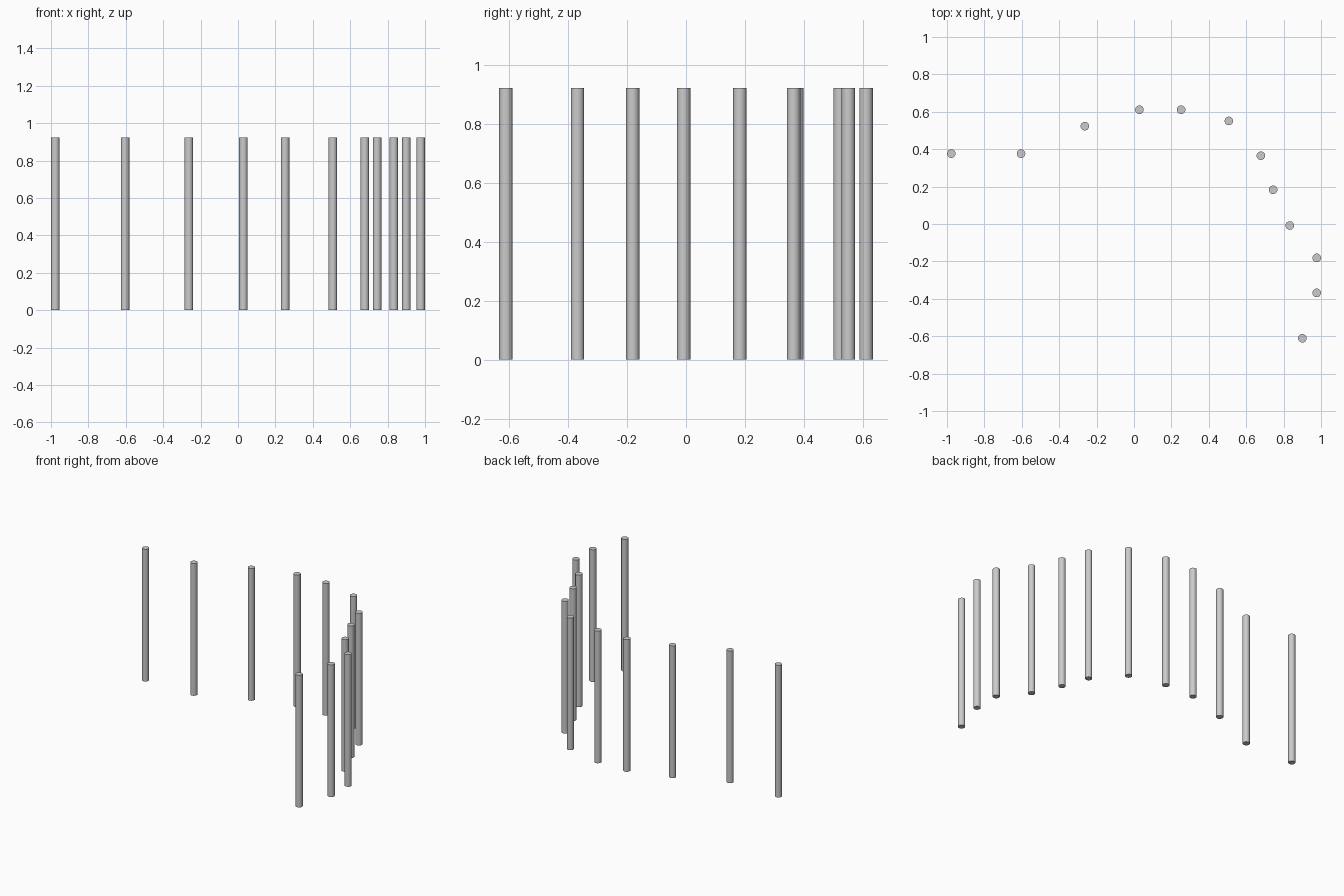
import bpy

RADIUS, HEIGHT = 0.0228, 0.922

# Post positions along the curved row, left to front right
posts = [(-0.977, 0.376), (-0.604, 0.376), (-0.263, 0.523), (0.029, 0.611),
         (0.252, 0.611), (0.507, 0.551), (0.678, 0.365), (0.744, 0.183),
         (0.833, -0.008), (0.977, -0.181), (0.977, -0.368), (0.90, -0.611)]

# Plain round posts standing on the ground
for i, (x, y) in enumerate(posts, 1):
    bpy.ops.mesh.primitive_cylinder_add(vertices=32, radius=RADIUS, depth=HEIGHT,
                                        location=(x, y, HEIGHT / 2))
    bpy.context.object.name = f"post_{i:02d}"
    bpy.ops.object.shade_smooth_by_angle()
